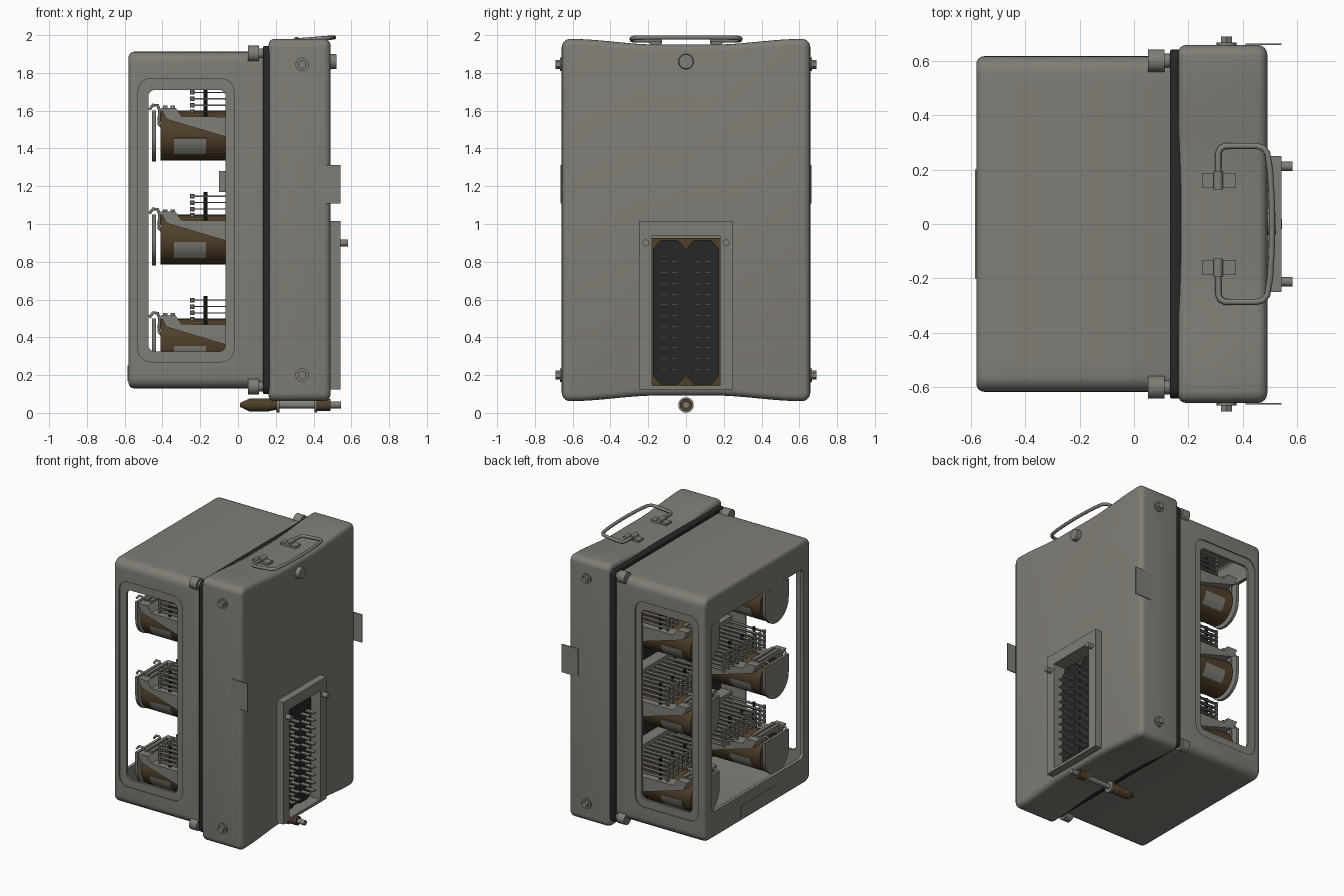
import bpy, bmesh, math
from mathutils import Vector, Matrix

if "Cube" in bpy.data.objects:
    bpy.data.objects.remove(bpy.data.objects["Cube"])


def material(name, rgb):
    m = bpy.data.materials.new(name)
    m.diffuse_color = (*rgb, 1)
    m.use_nodes = True
    m.node_tree.nodes["Principled BSDF"].inputs["Base Color"].default_value = m.diffuse_color
    return m


GREY = material("warm_grey", (0.215, 0.205, 0.18))
BLACK = material("soft_black", (0.02, 0.02, 0.02))
BROWN = material("coil_brown", (0.08, 0.05, 0.023))


def smooth(ob, angle=35):
    bpy.ops.object.select_all(action='DESELECT')
    ob.select_set(True)
    bpy.context.view_layer.objects.active = ob
    bpy.ops.object.shade_smooth_by_angle(angle=math.radians(angle))


def finish(me, name, mat, angle=35):
    if isinstance(me, bmesh.types.BMesh):
        bm, me = me, bpy.data.meshes.new(name)
        bmesh.ops.recalc_face_normals(bm, faces=bm.faces[:])
        bm.to_mesh(me)
        bm.free()
    me.materials.clear()
    me.materials.append(mat)
    ob = bpy.data.objects.new(name, me)
    bpy.context.collection.objects.link(ob)
    smooth(ob, angle)
    return ob


def box(bm, lo, hi, r=0, axis=None):
    """Box from corner to corner; bevel all edges, or only those along one axis."""
    lo, hi = Vector(lo), Vector(hi)
    mat = Matrix.Translation((lo + hi) / 2) @ Matrix.Diagonal((*(hi - lo), 1))
    vs = bmesh.ops.create_cube(bm, size=1, matrix=mat)['verts']
    if r:
        es = {e for v in vs for e in v.link_edges}
        if axis is not None:
            es = {e for e in es if abs(e.verts[0].co[axis] - e.verts[1].co[axis]) > 1e-4}
        bmesh.ops.bevel(bm, geom=list(es), offset=r, segments=4, profile=0.5, affect='EDGES')


def cyl(bm, a, b, r1, r2=None, seg=20):
    a, b = Vector(a), Vector(b)
    d = b - a
    mat = Matrix.Translation((a + b) / 2) @ d.to_track_quat('Z', 'Y').to_matrix().to_4x4()
    bmesh.ops.create_cone(bm, cap_ends=True, segments=seg, radius1=r1,
                          radius2=r1 if r2 is None else r2, depth=d.length, matrix=mat)


def skin(bm, rings):
    """Join equal rings of 3D points into a closed body."""
    vs = [[bm.verts.new(p) for p in ring] for ring in rings]
    n = len(vs[0])
    for a, b in zip(vs, vs[1:]):
        for i in range(n):
            bm.faces.new([a[i], a[(i + 1) % n], b[(i + 1) % n], b[i]])
    bm.faces.new(vs[0])
    bm.faces.new(vs[-1])


def prism(bm, pts, a, b):
    skin(bm, [[Vector(p) + Vector(o) for p in pts] for o in (a, b)])


def casing(bm, hy, z0, z1, r, x0, x1, r0, r1, dip=0):
    """Rounded case along x; r0 and r1 round its ends, dip hollows top and bottom."""
    steps = [math.radians(a) for a in (0, 22.5, 45, 67.5, 90)]
    sections = [(x0 + r0 * (1 - math.sin(a)), r0 * (1 - math.cos(a))) for a in reversed(steps)]
    sections += [(x1 - r1 * (1 - math.sin(a)), r1 * (1 - math.cos(a))) for a in steps]
    mid, rings = (z0 + z1) / 2, []
    for x, d in sorted(sections):
        c, half = hy - r, []
        for k in range(7):
            a = math.radians(15 * k)
            half.append((c + (r - d) * math.cos(a), z1 - mid - r + (r - d) * math.sin(a)))
        corner = half[:]
        for k in range(1, 24):
            y = c - 2 * c * k / 24
            t = max(0, min(1, (abs(y) - .15) / (c - .15)))
            half.append((y, z1 - mid - d - dip * (1 - t * t * (3 - 2 * t))))
        half += [(-y, z) for y, z in reversed(corner)]
        rings.append([(x, y, mid + z) for y, z in half] + [(x, -y, mid - z) for y, z in half])
    skin(bm, rings)


def tube(name, paths, r, mat):
    cu = bpy.data.curves.new(name + "_path", 'CURVE')
    cu.dimensions = '3D'
    cu.bevel_depth, cu.bevel_resolution, cu.use_fill_caps = r, 2, True
    for pts in paths:
        sp = cu.splines.new('POLY')
        sp.points.add(len(pts) - 1)
        for p, co in zip(sp.points, pts):
            p.co = (*co, 1)
    tmp = bpy.data.objects.new(name + "_tmp", cu)
    bpy.context.collection.objects.link(tmp)
    dg = bpy.context.evaluated_depsgraph_get()
    me = bpy.data.meshes.new_from_object(tmp.evaluated_get(dg))
    bpy.data.objects.remove(tmp)
    finish(me, name, mat, 50)


def cut(ob, lo, hi, r=0, axis=None):
    bm = bmesh.new()
    box(bm, lo, hi, r, axis)
    cutter = finish(bm, "cutter", GREY)
    cutter.hide_render = True
    m = ob.modifiers.new("cut", 'BOOLEAN')
    m.operation, m.solver, m.object = 'DIFFERENCE', 'EXACT', cutter
    bpy.context.view_layer.objects.active = ob
    bpy.ops.object.modifier_apply(modifier=m.name)
    bpy.data.objects.remove(cutter)
    smooth(ob)


# Hollow cover with three windows
bm = bmesh.new()
casing(bm, .617, .13, 1.912, .06, -.58, .135, .03, .002)
cover = finish(bm, "cover", GREY)
cut(cover, (-.555, -.592, .155), (.3, .592, 1.887), .03)
for s in (-1, 1):
    cut(cover, (-.53, s * .64 - .031, .27), (-.02, s * .64 + .031, 1.77), .07, 1)
cut(cover, (-.475, -.8, .325), (-.065, .8, 1.71), .035, 1)
cut(cover, (-.8, -.53, .325), (-.5, .53, 1.71), .035, 0)
bm = bmesh.new()
box(bm, (-.585, -.2, .17), (-.575, .2, .25))
finish(bm, "cover_plate", GREY)

# Seal between cover and base
bm = bmesh.new()
casing(bm, .642, .1, 1.942, .04, .132, .2, .008, .002)
finish(bm, "seal", BLACK)

# Base with waisted top and bottom, and the connector well
bm = bmesh.new()
casing(bm, .658, .062, 1.98, .045, .162, .49, .03, .035, .03)
base = finish(bm, "base", GREY)
cut(base, (.44, -.18, .145), (.6, .18, .94))

# Corner lugs, side bolts, side plates, sealing screw
bm = bmesh.new()
for y in (-.6, .6):
    for z in (.14, 1.902):
        cyl(bm, (.052, y, z), (.112, y, z), .042)
        cyl(bm, (.112, y, z), (.18, y, z), .026)
finish(bm, "corner_lugs", GREY)
bm = bmesh.new()
for s in (-1, 1):
    for z in (.2, 1.845):
        cyl(bm, (.34, s * .65, z), (.34, s * .668, z), .036)
        cyl(bm, (.34, s * .667, z), (.34, s * .69, z), .024, seg=6)
finish(bm, "side_bolts", GREY)
bm = bmesh.new()
for s in (-1, 1):
    box(bm, (.41, s * .661 - .003, 1.108), (.542, s * .661 + .003, 1.313))
finish(bm, "side_plates", GREY)
bm = bmesh.new()
cyl(bm, (.48, 0, 1.86), (.522, 0, 1.86), .042, .038)
finish(bm, "seal_screw", GREY)

# Connector frame, insulators, pins
bm = bmesh.new()
for lo, hi in (((.48, -.25, .125), (.543, -.18, 1.017)), ((.48, .18, .125), (.543, .25, 1.017)),
               ((.48, -.18, .94), (.543, .18, 1.017)), ((.48, -.18, .125), (.543, .18, .145))):
    box(bm, lo, hi)
finish(bm, "connector_frame", GREY)
bm = bmesh.new()
box(bm, (.435, -.18, .145), (.452, .18, .925))
finish(bm, "connector_backing", BROWN)
bm = bmesh.new()
for y in (-.088, .088):
    prism(bm, [(0, y + sy * w, .5325 + sz * h) for sy, sz, w, h in (
        (1, 1, .087, .335), (1, 1, .045, .383), (-1, 1, .045, .383), (-1, 1, .087, .335),
        (-1, -1, .087, .335), (-1, -1, .045, .383), (1, -1, .045, .383), (1, -1, .087, .335))],
        (.445, 0, 0), (.47, 0, 0))
finish(bm, "insulators", BLACK)
bm = bmesh.new()
for y in (-.117, -.06, .06, .117):
    for i in range(11):
        z = .23 + i * .057
        box(bm, (.46, y - .016, z - .004), (.54, y + .016, z + .004))
finish(bm, "contact_pins", GREY)
bm = bmesh.new()
for y in (-.212, .212):
    cyl(bm, (.53, y, .9), (.583, y, .9), .018)
finish(bm, "guide_studs", GREY)

# Carrying handle and its clips
plan = [(.31, .13), (.31, .26), (.318, .278), (.335, .287), (.45, .287), (.475, .28),
        (.49, .262), (.5, .2), (.506, .1), (.508, 0)]
loop = plan + [(x, -y) for x, y in reversed(plan[:-1])]
tube("handle", [[(x, y, 1.972 + (x - .31) * .08) for x, y in loop]], .0115, GREY)
bm = bmesh.new()
for y in (-.16, .16):
    box(bm, (.25, y - .028, 1.935), (.375, y + .028, 1.966))
    cyl(bm, (.31, y - .034, 1.973), (.31, y + .034, 1.973), .018)
finish(bm, "handle_clips", GREY)

# Fastening spindle underneath
Z = .042
bm = bmesh.new()
for a, b, r1, r2 in ((.01, .06, .01, .034), (.06, .16, .034, .034), (.16, .21, .034, .024),
                     (.41, .49, .032, .032)):
    cyl(bm, (a, 0, Z), (b, 0, Z), r1, r2)
finish(bm, "spindle_grips", BROWN)
bm = bmesh.new()
cyl(bm, (.2, 0, Z), (.545, 0, Z), .018)
for x in (.205, .405):
    cyl(bm, (x, 0, Z), (x + .014, 0, Z), .041)
finish(bm, "spindle", GREY)

# Three rows of two relay units inside the cover
coils, labels, plates, yokes, strips, posts, stacks = [bmesh.new() for _ in range(7)]
hooks = []
for row in range(3):
    o = -.55 * row
    zc = 1.468 + o
    for s in (-1, 1):
        yc = s * .4
        def ring(r, degs):
            return [(0, yc + r * math.cos(math.radians(a)), zc + r * math.sin(math.radians(a)))
                    for a in degs]
        # coil winding with grey label, and U-shaped pole plate
        cyl(coils, (-.41, yc, zc), (.1, yc, zc), .132, seg=28)
        for degs in (range(-46, -5, 8), range(186, 227, 8)):
            prism(labels, ring(.136, degs) + ring(.128, reversed(degs)), (-.34, 0, 0), (-.17, 0, 0))
        prism(plates, ring(.138, range(180, 361, 15)) + [(0, yc + .138, 1.6 + o),
              (0, yc - .138, 1.6 + o)], (-.455, 0, 0), (-.435, 0, 0))
        # wedge-shaped yoke
        prism(yokes, [(x, yc, z + o) for x, z in (
            (-.41, 1.615), (-.33, 1.615), (-.3, 1.57), (.12, 1.565), (.12, 1.42),
            (-.06, 1.46), (-.38, 1.555))], (0, -.175, 0), (0, .175, 0))
        for dx in (-.385, -.345):
            box(yokes, (dx - .012, yc - .12, 1.61 + o), (dx + .012, yc + .12, 1.628 + o))
        # contact springs, tips, posts and stack
        for k in range(10):
            y = s * (.09 + .052 * k)
            for j in range(4):
                z = 1.595 + .034 * j + o
                box(strips, (-.25, y - .012, z - .003), (.09, y + .012, z + .003))
                cyl(strips, (-.243, y, z - .012), (-.243, y, z + .012), .012, seg=8)
        for dy in (-.14, 0, .14):
            cyl(posts, (-.172, yc + dy, 1.565 + o), (-.172, yc + dy, 1.72 + o), .011, seg=10)
        box(stacks, (.04, s * .33 - .26, 1.56 + o), (.125, s * .33 + .26, 1.725 + o))
        for dy in (-.1, .1):
            hooks.append([(x, yc + dy, z + o) for x, z in (
                (-.47, 1.605), (-.45, 1.63), (-.425, 1.628), (-.415, 1.6), (-.42, 1.53),
                (-.4, 1.51))])
# single terminal block beside the middle row
box(stacks, (-.1, -.12, 1.17), (.125, .02, 1.28))
finish(coils, "coils", BROWN)
finish(labels, "coil_labels", GREY)
finish(plates, "pole_plates", GREY)
finish(yokes, "yokes", GREY)
finish(strips, "contact_springs", GREY)
finish(posts, "lifting_posts", BLACK)
finish(stacks, "contact_stacks", GREY)
tube("retaining_hooks", hooks, .008, GREY)
